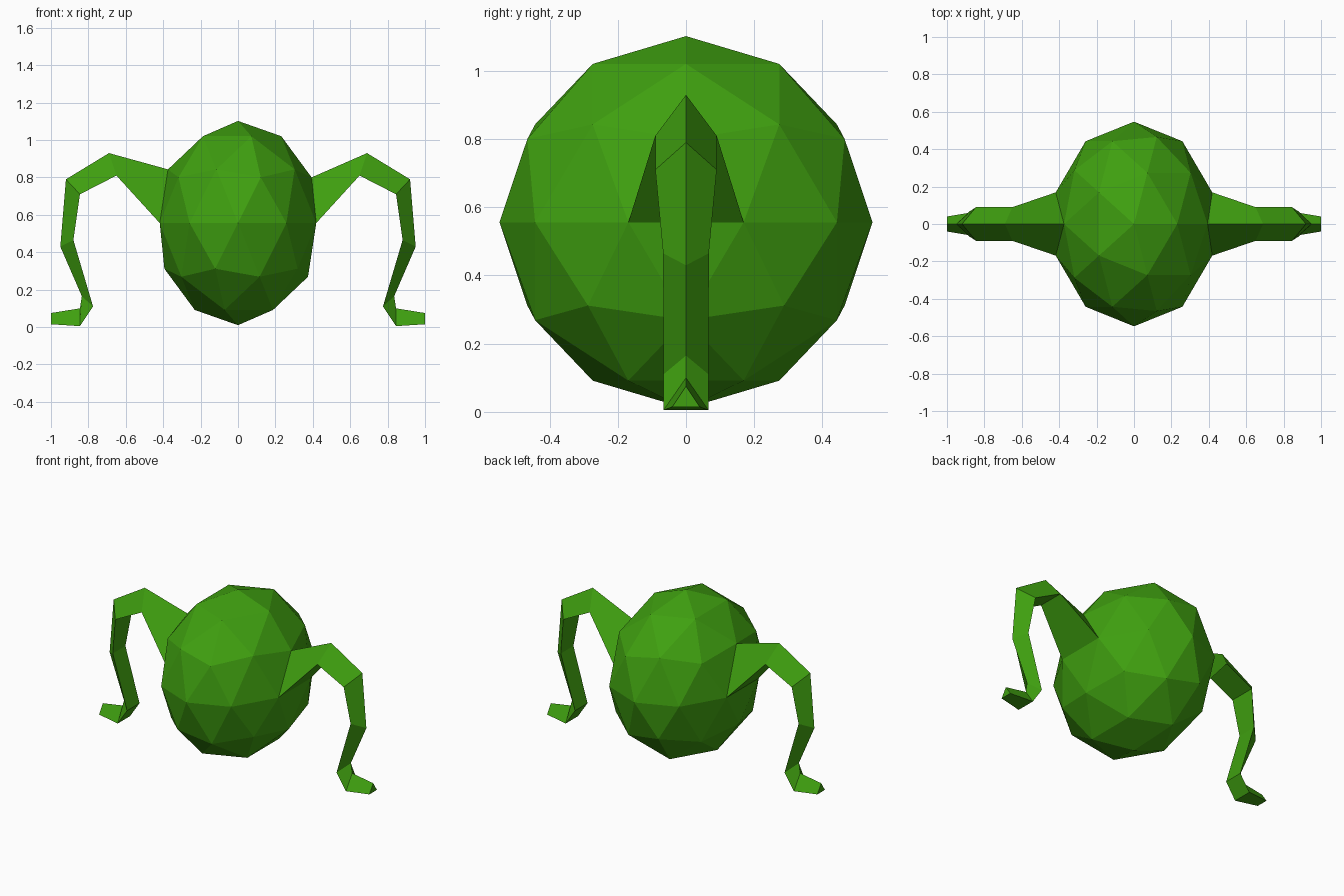
import bpy, bmesh
from mathutils import Matrix, Vector

if "Cube" in bpy.data.objects:
    bpy.data.objects.remove(bpy.data.objects["Cube"])

# Leg stations: (ridge x, ridge z, inner x, inner z, inner half width)
LEG = [
    (0.69, 0.93, 0.65, 0.81, 0.09),
    (0.92, 0.79, 0.845, 0.71, 0.09),
    (0.95, 0.43, 0.88, 0.465, 0.067),
    (0.835, 0.165, 0.775, 0.11, 0.066),
    (0.845, 0.10, 0.845, 0.005, 0.066),
    (1.0, 0.075, 1.0, 0.015, 0.04),
]


def grow_leg(bm, side):
    # Start from the body triangle on this side and extrude it station by station
    root = Vector((0.41 * side, 0, 0.645))
    face = min(bm.faces, key=lambda f: (f.calc_center_median() - root).length)
    for rx, rz, ix, iz, w in LEG:
        face = bmesh.ops.extrude_discrete_faces(bm, faces=[face])["faces"][0]
        low, ridge, high = sorted(face.verts, key=lambda v: v.co.y)
        ridge.co = (rx * side, 0, rz)
        low.co = (ix * side, -w, iz)
        high.co = (ix * side, w, iz)


# Faceted body
bm = bmesh.new()
bmesh.ops.create_icosphere(bm, subdivisions=2, radius=1)
bmesh.ops.transform(
    bm, verts=bm.verts,
    matrix=Matrix.Translation((0, 0, 0.556)) @ Matrix.Diagonal((0.44, 0.547, 0.546, 1)))

# Bent three-sided legs with feet
for side in (1, -1):
    grow_leg(bm, side)
bmesh.ops.recalc_face_normals(bm, faces=bm.faces)

mesh = bpy.data.meshes.new("body_with_legs")
bm.to_mesh(mesh)
bm.free()
obj = bpy.data.objects.new("body_with_legs", mesh)
bpy.context.collection.objects.link(obj)

# Green skin
mat = bpy.data.materials.new("green")
mat.diffuse_color = (0.05, 0.35, 0.005, 1)
mat.use_nodes = True
mat.node_tree.nodes["Principled BSDF"].inputs["Base Color"].default_value = mat.diffuse_color
mesh.materials.append(mat)
